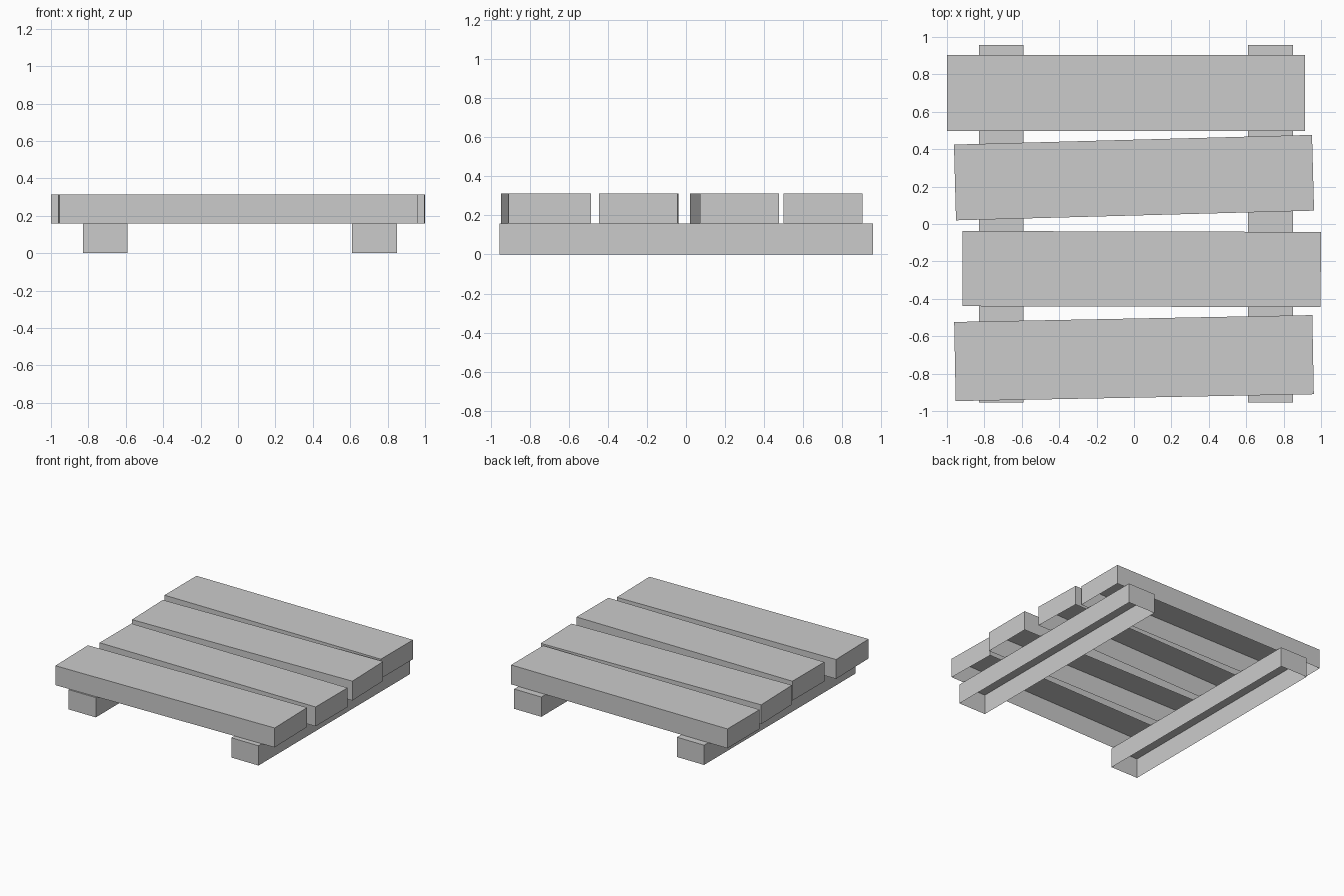
import bpy, bmesh
from math import radians

if "Cube" in bpy.data.objects:
    bpy.data.objects.remove(bpy.data.objects["Cube"])


def board(name, center, size, z0, z1, angle=0.0):
    """Box with an open underside, turned about z by angle degrees."""
    bm = bmesh.new()
    bmesh.ops.create_cube(bm, size=1)
    bottom = [f for f in bm.faces if f.normal.z < -0.5]
    bmesh.ops.delete(bm, geom=bottom, context='FACES_ONLY')
    bmesh.ops.scale(bm, vec=(size[0], size[1], z1 - z0), verts=bm.verts)
    mesh = bpy.data.meshes.new(name)
    bm.to_mesh(mesh)
    bm.free()
    obj = bpy.data.objects.new(name, mesh)
    obj.location = (center[0], center[1], (z0 + z1) / 2)
    obj.rotation_euler.z = radians(angle)
    bpy.context.collection.objects.link(obj)
    return obj


MID, TOP = 0.158, 0.313

# Two runners on the ground
for side, x in (("left", -0.71), ("right", 0.73)):
    board(f"{side}_runner", (x, 0.001), (0.24, 1.912), 0, MID)

# Four slightly crooked deck planks, back to front: x, y, width, angle
planks = [
    (-0.042, 0.701, 0.405, 0.0),
    (0.0, 0.248, 0.405, 1.55),
    (0.041, -0.241, 0.402, -0.15),
    (0.0, -0.717, 0.423, 1.1),
]
for i, (x, y, width, angle) in enumerate(planks, 1):
    board(f"deck_plank_{i}", (x, y), (1.915, width), MID, TOP, angle)
